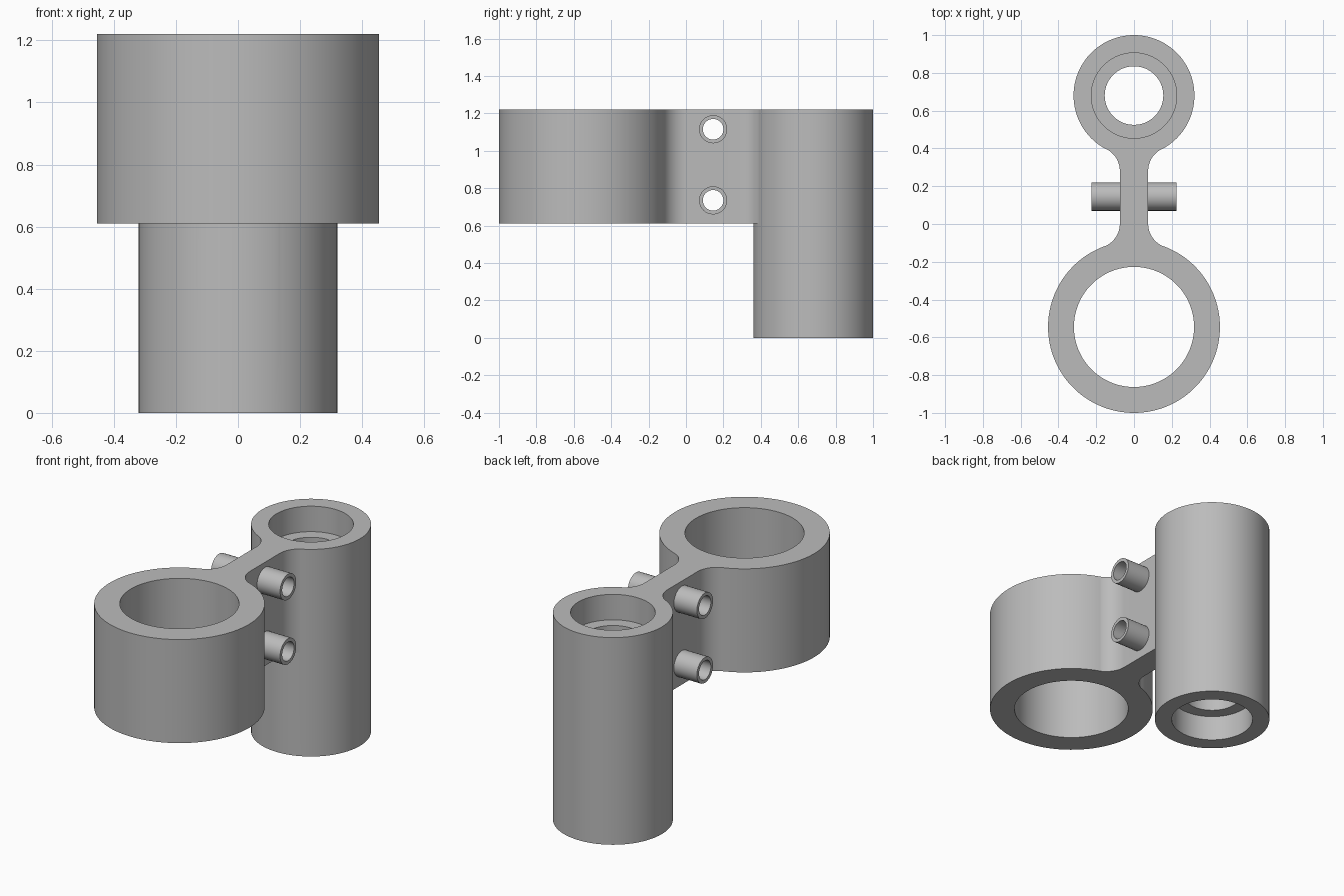
import bpy, bmesh, math
from math import sin, cos, pi, sqrt, atan2
from mathutils import Matrix

if "Cube" in bpy.data.objects:
    bpy.data.objects.remove(bpy.data.objects["Cube"])

TOP, MID = 1.22, 0.61
RING_Y, RING_R, RING_BORE = -0.545, 0.455, 0.318
POST_Y, POST_R, POST_BORE, POST_NECK = 0.68, 0.32, 0.226, 0.155
SHELF = 0.15
WEB, FILLET = 0.075, 0.13
PIN_Y, PIN_ZS, PIN_R, PIN_BORE, PIN_X = 0.145, (0.735, 1.115), 0.075, 0.055, 0.225

grey = bpy.data.materials.new("plain grey")
grey.use_nodes = True
grey.diffuse_color = (0.5, 0.5, 0.5, 1)
grey.node_tree.nodes["Principled BSDF"].inputs["Base Color"].default_value = (0.5, 0.5, 0.5, 1)


def prism(name, outline, z0, z1):
    """Extrude a counter-clockwise xy outline from z0 to z1."""
    bm = bmesh.new()
    base = bm.faces.new([bm.verts.new((x, y, z0)) for x, y in outline])
    out = bmesh.ops.extrude_face_region(bm, geom=[base])
    bmesh.ops.translate(bm, vec=(0, 0, z1 - z0),
                        verts=[v for v in out["geom"] if isinstance(v, bmesh.types.BMVert)])
    bmesh.ops.recalc_face_normals(bm, faces=bm.faces)
    mesh = bpy.data.meshes.new(name)
    bm.to_mesh(mesh)
    bm.free()
    mesh.materials.append(grey)
    obj = bpy.data.objects.new(name, mesh)
    bpy.context.collection.objects.link(obj)
    return obj


def disc(name, y, radius, z0, z1, sides=128):
    pts = [(radius * cos(2 * pi * i / sides), y + radius * sin(2 * pi * i / sides))
           for i in range(sides)]
    return prism(name, pts, z0, z1)


def pin(name, radius, half, z):
    """Cylinder lying along x through the web."""
    obj = disc(name, 0, radius, -half, half, 48)
    obj.data.transform(Matrix.Translation((0, PIN_Y, z)) @ Matrix.Rotation(pi / 2, 4, "Y"))
    return obj


def combine(body, tool, operation):
    mod = body.modifiers.new(tool.name, "BOOLEAN")
    mod.operation, mod.solver, mod.object = operation, "EXACT", tool
    bpy.context.view_layer.objects.active = body
    bpy.ops.object.modifier_apply(modifier=mod.name)
    bpy.data.objects.remove(tool)


def fillet(y, radius, side, steps=16):
    """Concave arc on +x, from the web wall to the round body at y."""
    radius -= 0.001
    cx = WEB + FILLET
    dy = sqrt((radius + FILLET) ** 2 - cx ** 2)
    cy = y + side * dy
    end = atan2(dy, cx)
    return [(cx - FILLET * cos(end * i / steps), cy - side * FILLET * sin(end * i / steps))
            for i in range(steps + 1)]


# Web with flared ends, closed inside the walls of the two round bodies
right = fillet(RING_Y, RING_R, 1)[::-1] + fillet(POST_Y, POST_R, -1)
right = [(0.1, RING_Y + 0.39)] + right + [(0.1, POST_Y - 0.26)]
outline = right + [(-x, y) for x, y in reversed(right)]
web = prism("web", outline, MID, TOP)

# Solid body: large ring, tall post, web and cross pins
body = disc("clamp_bracket", RING_Y, RING_R, MID, TOP)
combine(body, web, "UNION")
combine(body, disc("post", POST_Y, POST_R, 0, TOP), "UNION")
for z in PIN_ZS:
    combine(body, pin("cross_pin", PIN_R, PIN_X, z), "UNION")

# Bores: open ring, stepped post with an inner neck, hollow pins
combine(body, disc("ring_bore", RING_Y, RING_BORE, MID - 0.1, TOP + 0.1), "DIFFERENCE")
combine(body, disc("post_neck", POST_Y, POST_NECK, -0.1, TOP + 0.1), "DIFFERENCE")
combine(body, disc("lower_bore", POST_Y, POST_BORE, -0.1, SHELF), "DIFFERENCE")
combine(body, disc("upper_bore", POST_Y, POST_BORE, TOP - SHELF, TOP + 0.1), "DIFFERENCE")
for z in PIN_ZS:
    combine(body, pin("pin_bore", PIN_BORE, PIN_X + 0.1, z), "DIFFERENCE")

for obj in bpy.context.selected_objects:
    obj.select_set(False)
body.select_set(True)
bpy.context.view_layer.objects.active = body
bpy.ops.object.shade_smooth_by_angle(angle=math.radians(30))
